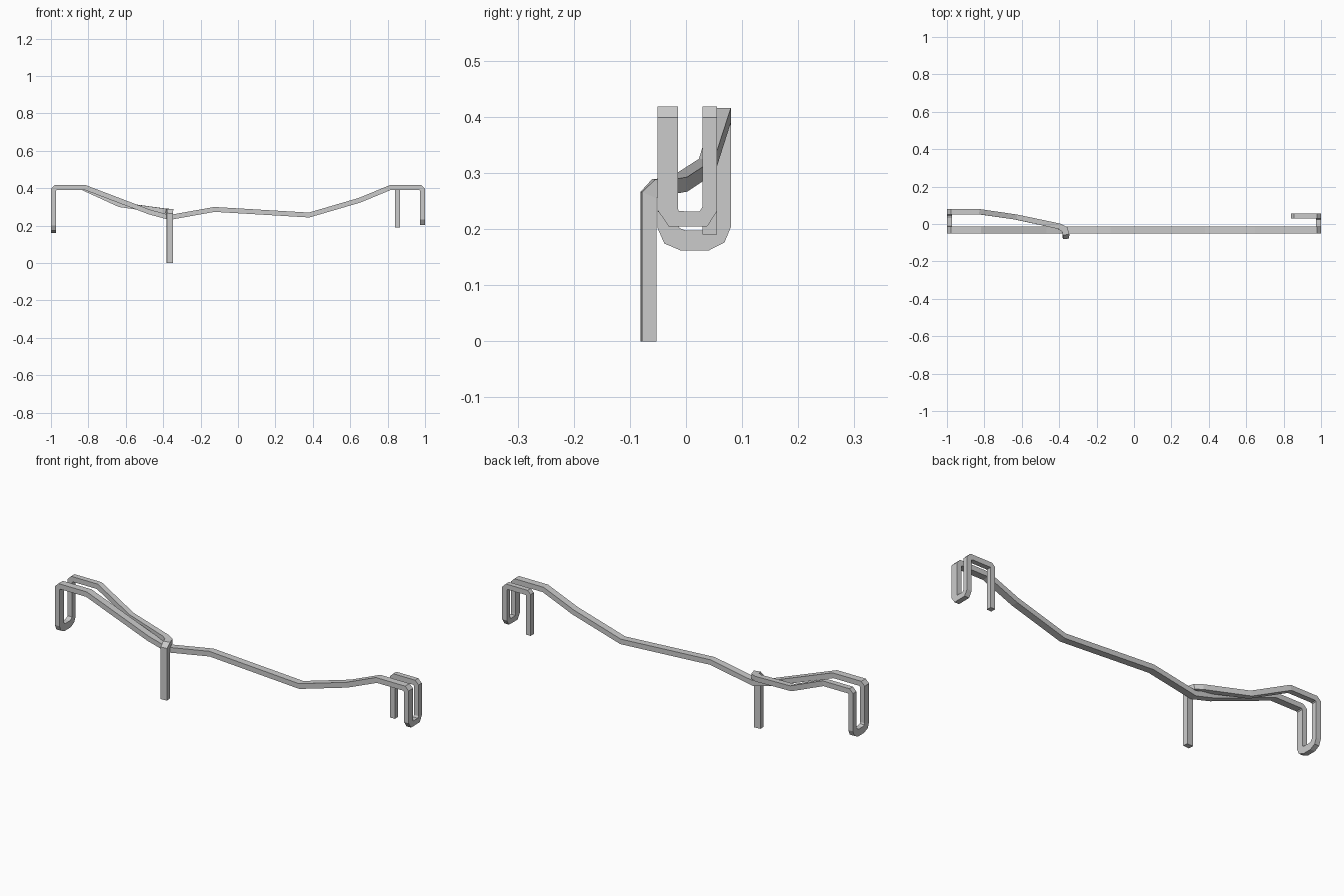
import bpy, bmesh
from mathutils import Vector

if "Cube" in bpy.data.objects:
    bpy.data.objects.remove(bpy.data.objects["Cube"])

T = 0.026                      # bar thickness


def sweep(name, path):
    """Mitred rectangular bar along (x, y, z, width) points."""
    pts = [Vector(p[:3]) for p in path]
    dirs = [(b - a).normalized() for a, b in zip(pts, pts[1:])]
    w = Vector((0, 1, 0))
    bm = bmesh.new()
    rings = []
    for i, p in enumerate(pts):
        d0 = dirs[max(i - 1, 0)]
        d1 = dirs[min(i, len(dirs) - 1)]
        n = (d0 + d1).normalized()
        t = d0.cross(w).normalized()
        hw, ht = path[i][3] / 2, T / 2
        ring = []
        for a, b in ((-1, -1), (1, -1), (1, 1), (-1, 1)):
            o = w * (a * hw) + t * (b * ht)
            o -= d0 * (o.dot(n) / d0.dot(n))
            ring.append(bm.verts.new(p + o))
        rings.append(ring)
        # carry the width direction round the bend, keeping flat runs level
        w = d0.rotation_difference(d1) @ w
        if abs(d1.z) < 0.8 and abs(w.z) < 0.3:
            w.z = 0
            w -= d1 * w.dot(d1)
        w.normalize()
    for r, s in zip(rings, rings[1:]):
        for k in range(4):
            bm.faces.new((r[k], r[(k + 1) % 4], s[(k + 1) % 4], s[k]))
    bm.faces.new(rings[0])
    bm.faces.new(rings[-1])
    bmesh.ops.recalc_face_normals(bm, faces=bm.faces)
    me = bpy.data.meshes.new(name)
    bm.to_mesh(me)
    bm.free()
    ob = bpy.data.objects.new(name, me)
    bpy.context.collection.objects.link(ob)
    return ob


F, E, TOP = -0.0325, 0.986, 0.405    # front bar y, end x, top z
W, N, B = 0.036, 0.026, 0.028        # widths: main, right hook, left back bar

# right hook: hanging tip, over the top, down and round the U
right_hook = [
    (0.852, 0.0425, 0.19, N), (0.852, 0.0425, 0.396, N), (0.861, 0.0425, TOP, N),
    (0.974, 0.0425, TOP, N), (E, 0.0425, 0.393, N), (E, 0.0425, 0.236, N),
    (E, 0.031, 0.218, N), (E, -0.022, 0.218, 0.028), (E, F, 0.238, W),
    (E, F, 0.393, W), (0.974, F, TOP, W),
]
# long wavy front bar
front_bar = [(x, F, z, W) for x, z in (
    (0.817, TOP), (0.65, 0.336), (0.38, 0.257), (-0.126, 0.287),
    (-0.366, 0.244), (-0.473, 0.273), (-0.82, TOP))]
# left U bend
left_hook = [
    (-0.974, F, TOP, W), (-E, F, 0.393, W), (-E, F, 0.205, W),
    (-E, -0.025, 0.188, W), (-E, -0.005, 0.1795, W), (-E, 0.036, 0.1795, W),
    (-E, 0.056, 0.189, 0.034), (-E, 0.065, 0.207, 0.03),
    (-E, 0.066, 0.391, B), (-0.974, 0.066, 0.403, B),
]
# back bar returning to the front leg
back_bar_and_leg = [
    (-0.83, 0.066, 0.403, B), (-0.63, 0.037, 0.312, B), (-0.40, -0.012, 0.28, 0.03),
    (-0.372, -0.028, 0.277, 0.034), (-0.3645, -0.052, 0.276, 0.034),
    (-0.3645, -0.0665, 0.261, 0.034), (-0.3645, -0.0665, 0.0, 0.034),
]
sweep("bent_handle_bar", right_hook + front_bar + left_hook + back_bar_and_leg)
